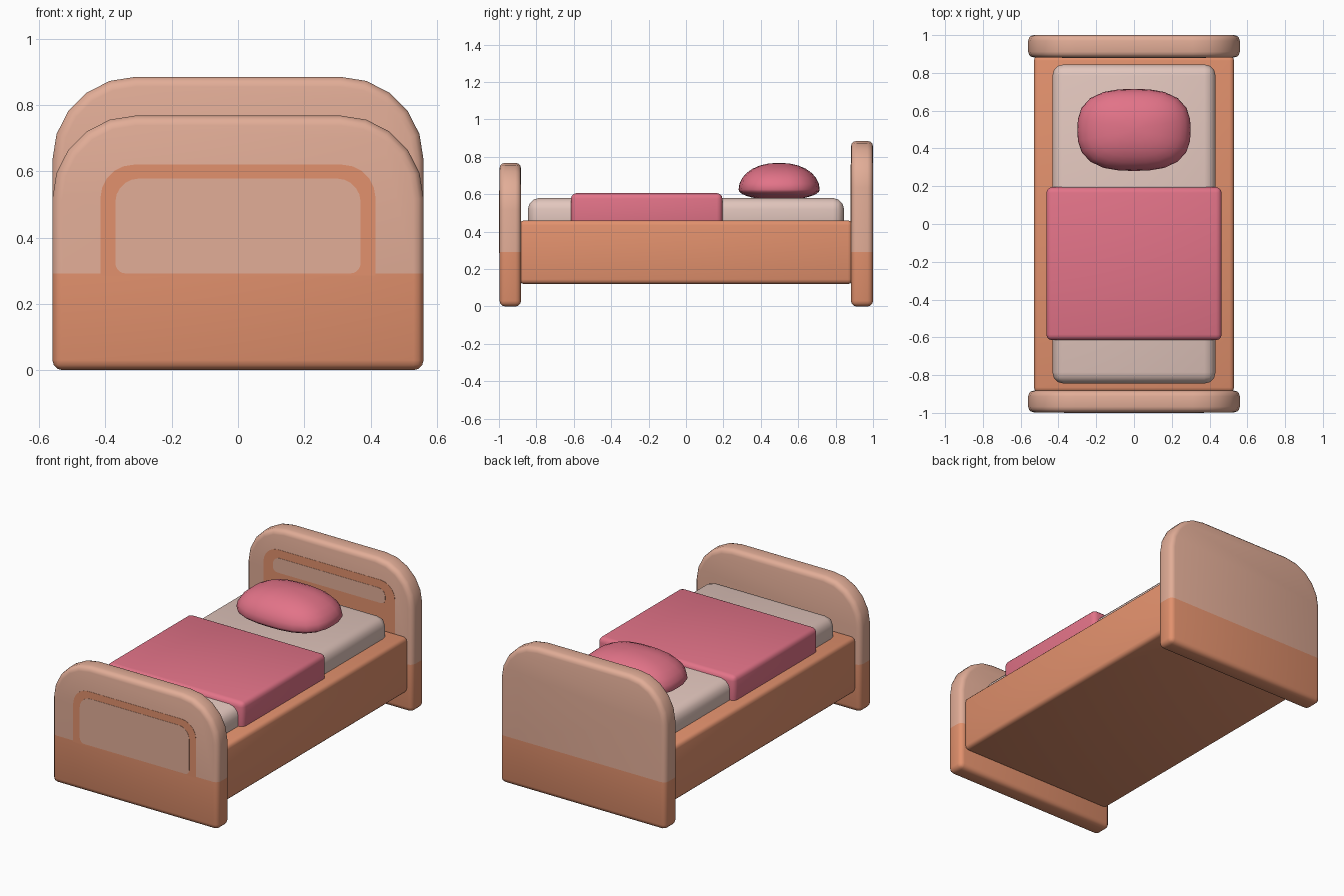
import bpy, bmesh, math
from mathutils import Vector

if "Cube" in bpy.data.objects:
    bpy.data.objects.remove(bpy.data.objects["Cube"])


def material(name, r, g, b):
    def lin(c):
        c /= 255
        return c / 12.92 if c <= 0.04045 else ((c + 0.055) / 1.055) ** 2.4
    m = bpy.data.materials.new(name)
    m.diffuse_color = (lin(r), lin(g), lin(b), 1)
    m.use_nodes = True
    m.node_tree.nodes["Principled BSDF"].inputs["Base Color"].default_value = m.diffuse_color
    return m


WOOD = material("orange wood", 226, 145, 109)
PALE = material("pale wood", 226, 173, 151)
SHEET = material("mattress cream", 226, 198, 189)
PINK = material("pink fabric", 226, 115, 136)


def finish(name, bm, mats, smooth=True):
    bmesh.ops.recalc_face_normals(bm, faces=bm.faces[:])
    me = bpy.data.meshes.new(name)
    bm.to_mesh(me)
    bm.free()
    ob = bpy.data.objects.new(name, me)
    bpy.context.collection.objects.link(ob)
    for m in mats:
        me.materials.append(m)
    if smooth:
        bpy.ops.object.select_all(action='DESELECT')
        ob.select_set(True)
        bpy.context.view_layer.objects.active = ob
        bpy.ops.object.shade_smooth_by_angle(angle=math.radians(45))
    return ob


def bevel_sharp(bm, width, segments=3, keep=lambda e: True):
    edges = [e for e in bm.edges if e.calc_face_angle(0) > math.radians(60) and keep(e)]
    bmesh.ops.bevel(bm, geom=edges, offset=width, segments=segments,
                    profile=0.5, affect='EDGES', clamp_overlap=True)


def soft_box(name, hx, y0, y1, z0, z1, width, mat):
    bm = bmesh.new()
    bmesh.ops.create_cube(bm, size=1)
    for v in bm.verts:
        v.co = Vector((v.co.x * 2 * hx, y0 + (v.co.y + 0.5) * (y1 - y0),
                       z0 + (v.co.z + 0.5) * (z1 - z0)))
    bevel_sharp(bm, width)
    return finish(name, bm, [mat])


def arch_prism(hx, z0, z1, r_top, r_bot, y0, y1, n=5):
    """Rounded rectangle in x-z, extruded along y."""
    pts = []
    for cx, cz, r, a0 in ((1, 1, r_top, 0), (-1, 1, r_top, 90),
                          (-1, -1, r_bot, 180), (1, -1, r_bot, 270)):
        ox = cx * (hx - r)
        oz = z1 - r if cz > 0 else z0 + r
        for i in range(n + 1 if r else 1):
            a = math.radians(a0 + 90 * i / n)
            pts.append((ox + r * math.cos(a), oz + r * math.sin(a)))
    bm = bmesh.new()
    face = bm.faces.new([bm.verts.new((x, y0, z)) for x, z in pts])
    ext = bmesh.ops.extrude_face_region(bm, geom=[face])
    for g in ext['geom']:
        if isinstance(g, bmesh.types.BMVert):
            g.co.y = y1
    bmesh.ops.recalc_face_normals(bm, faces=bm.faces[:])
    return bm


def end_board(name, y0, y1, top):
    # arched board, dark below z = 0.29 and pale above
    bm = arch_prism(0.56, 0, top, 0.25, 0, y0, y1)
    bevel_sharp(bm, 0.03)
    bmesh.ops.bisect_plane(bm, geom=bm.verts[:] + bm.edges[:] + bm.faces[:],
                           plane_co=(0, 0, 0.292), plane_no=(0, 0, 1))
    for f in bm.faces:
        f.material_index = 1 if f.calc_center_median().z > 0.292 else 0
    finish(name, bm, [WOOD, PALE])


def plate(name, hx, z0, z1, r_top, r_bot, y, thick, mat):
    bm = arch_prism(hx, z0, z1, r_top, r_bot, y - thick, y + 0.002)
    finish(name, bm, [mat], smooth=False)


# Head and foot boards
end_board("headboard", 0.882, 1.0, 0.885)
end_board("footboard", -0.997, -0.882, 0.768)

# Painted arch on the front of each board, with its pale inner panel
plate("footboard_arch", 0.415, 0.285, 0.62, 0.10, 0, -0.997, 0.0015, WOOD)
plate("footboard_panel", 0.37, 0.292, 0.578, 0.07, 0.03, -0.997, 0.003, PALE)
plate("headboard_arch", 0.445, 0.285, 0.76, 0.10, 0, 0.882, 0.0015, WOOD)
plate("headboard_panel", 0.38, 0.62, 0.71, 0.045, 0.03, 0.882, 0.003, PALE)

# Bed base, mattress and blanket
soft_box("bed_frame", 0.53, -0.89, 0.89, 0.12, 0.46, 0.025, WOOD)
soft_box("mattress", 0.432, -0.845, 0.845, 0.38, 0.58, 0.06, SHEET)
soft_box("blanket", 0.464, -0.615, 0.195, 0.40, 0.606, 0.03, PINK)

# Pillow: squarish dome with a shallow underside
bm = bmesh.new()
bmesh.ops.create_uvsphere(bm, u_segments=24, v_segments=14, radius=1)
for v in bm.verts:
    x, y, z = v.co
    h = math.hypot(x, y)
    if h > 1e-5:
        c, s = x / h, y / h
        k = (abs(c) ** 2.7 + abs(s) ** 2.7) ** (-1 / 2.7)
        x, y = c * k * h ** 0.9, s * k * h ** 0.9
    v.co = (0.3 * x, 0.498 + 0.217 * y, 0.625 + z * (0.143 if z > 0 else 0.055))
finish("pillow", bm, [PINK])
